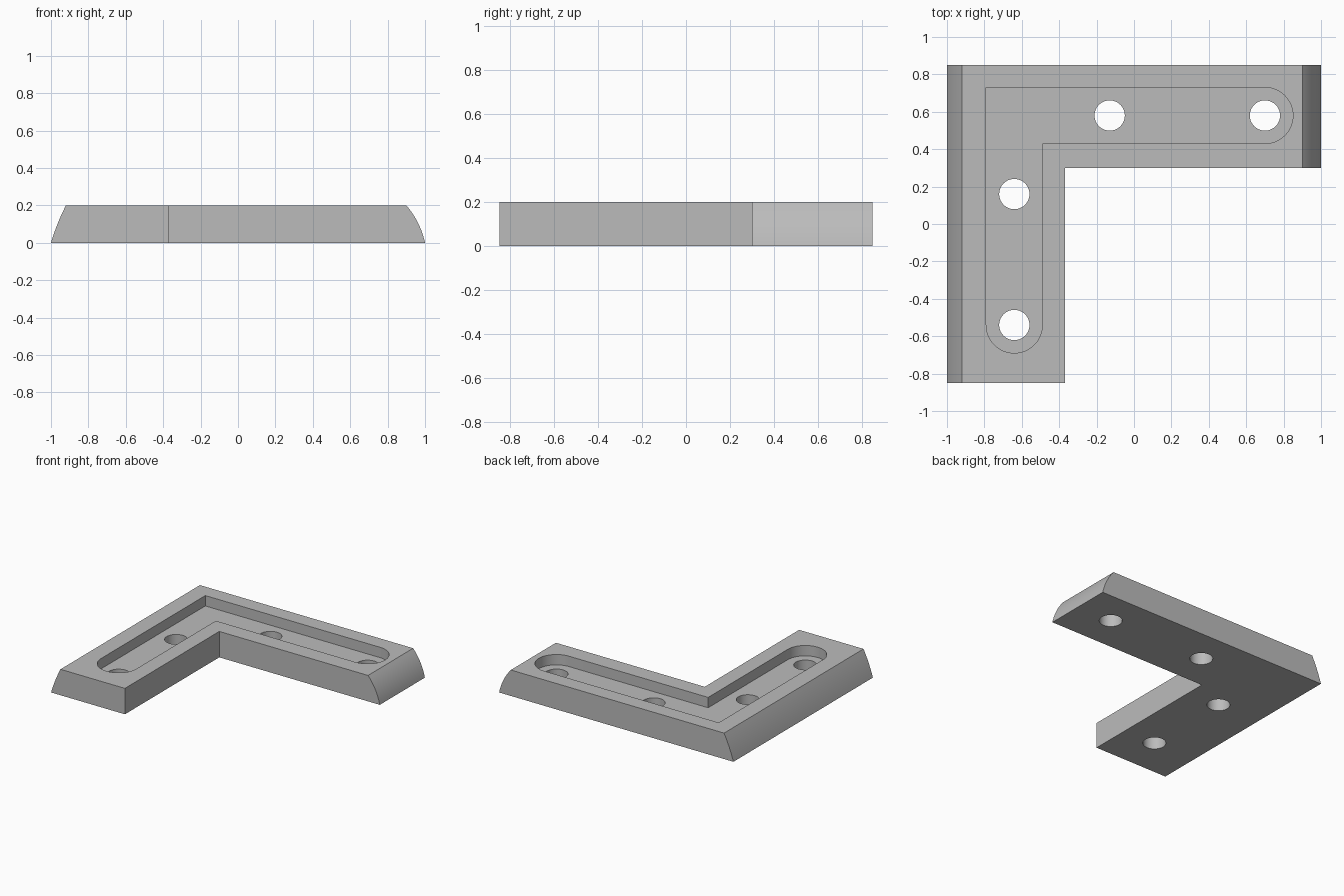
import bpy
import bmesh
import math
from mathutils import Vector

cube = bpy.data.objects.get("Cube")
if cube:
    bpy.data.objects.remove(cube, do_unlink=True)

HEIGHT, FLOOR = 0.20, 0.12      # plate top and recess floor
HALF_Y = 0.85
SLOT_R, HOLE_R = 0.15, 0.081
ARM_X, ARM_Y = -0.64, 0.58      # centre lines of the two arms
SIDE_END, BACK_END = -0.54, 0.70  # centres of the rounded slot ends

grey = bpy.data.materials.new("plain grey")
grey.use_nodes = True
colour = (0.5, 0.5, 0.5, 1)
grey.diffuse_color = colour
grey.node_tree.nodes["Principled BSDF"].inputs["Base Color"].default_value = colour


def prism(name, outline, direction):
    """Extrude a closed outline of 3D points along a direction."""
    bm = bmesh.new()
    face = bm.faces.new([bm.verts.new(p) for p in outline])
    top = bmesh.ops.extrude_face_region(bm, geom=[face])["geom"]
    moved = [v for v in top if isinstance(v, bmesh.types.BMVert)]
    bmesh.ops.translate(bm, verts=moved, vec=direction)
    bmesh.ops.recalc_face_normals(bm, faces=bm.faces)
    mesh = bpy.data.meshes.new(name)
    bm.to_mesh(mesh)
    bm.free()
    mesh.materials.append(grey)
    obj = bpy.data.objects.new(name, mesh)
    bpy.context.collection.objects.link(obj)
    return obj


def arc(cx, cy, r, start, end, steps):
    angles = [math.radians(start + (end - start) * i / steps) for i in range(steps + 1)]
    return [(cx + r * math.cos(a), cy + r * math.sin(a)) for a in angles]


def bowed(a, b, bulge, steps=10):
    """Gently bulging edge from a to b, bowing to the right of travel."""
    a, b = Vector(a), Vector(b)
    d = (b - a).normalized()
    side = Vector((d.y, -d.x))
    return [a.lerp(b, i / steps) + side * bulge * 4 * (i / steps) * (1 - i / steps)
            for i in range(steps + 1)]


def at_height(points, z):
    return [(x, y, z) for x, y in points]


# Plate with convex ends, extruded front to back
section = bowed((1, 0), (0.90, HEIGHT), 0.014) + bowed((-0.92, HEIGHT), (-1, 0), 0.005)
plate = prism("corner_bracket", [(x, -HALF_Y, z) for x, z in section], (0, 2 * HALF_Y, 0))

# Notch that leaves the two arms
notch = prism("notch_cutter", at_height([(-0.37, -1), (2, -1), (2, 0.30), (-0.37, 0.30)], -1), (0, 0, 2))

# Corner-shaped recess with rounded ends
left, inner = ARM_X - SLOT_R, ARM_X + SLOT_R
slot = arc(ARM_X, SIDE_END, SLOT_R, 180, 360, 32)
slot += [(inner, ARM_Y - SLOT_R)]
slot += arc(BACK_END, ARM_Y, SLOT_R, -90, 90, 32)
slot += [(left, ARM_Y + SLOT_R)]
recess = prism("recess_cutter", at_height(slot, FLOOR), (0, 0, 1))

# Screw holes
holes = []
for x, y in [(ARM_X, SIDE_END), (ARM_X, 0.16), (-0.13, ARM_Y), (BACK_END, ARM_Y)]:
    ring = arc(x, y, HOLE_R, 0, 360, 40)[:-1]
    holes.append(prism("hole_cutter", at_height(ring, -1), (0, 0, 2)))

# Cut, then remove the cutters
bpy.ops.object.select_all(action="DESELECT")
bpy.context.view_layer.objects.active = plate
plate.select_set(True)
for cutter in [notch, recess] + holes:
    cutter.hide_render = True
    mod = plate.modifiers.new("cut", "BOOLEAN")
    mod.operation = "DIFFERENCE"
    mod.solver = "EXACT"
    mod.object = cutter
    bpy.ops.object.modifier_apply(modifier=mod.name)
    bpy.data.objects.remove(cutter, do_unlink=True)

bpy.ops.object.shade_smooth_by_angle(angle=math.radians(25))
